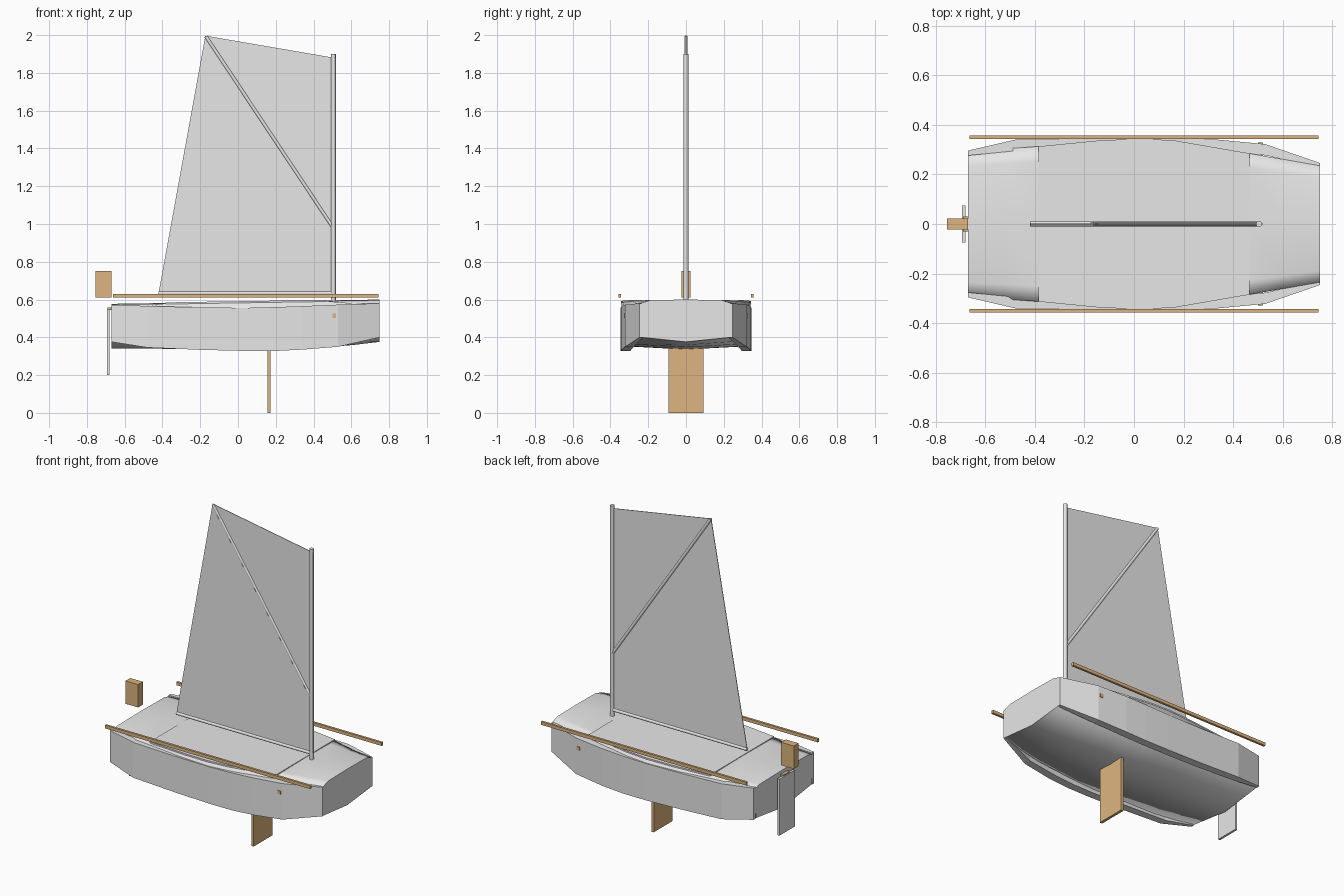
import bpy, bmesh
from mathutils import Vector

if "Cube" in bpy.data.objects:
    bpy.data.objects.remove(bpy.data.objects["Cube"])


def material(name, rgb):
    m = bpy.data.materials.new(name)
    m.diffuse_color = (*rgb, 1)
    m.use_nodes = True
    m.node_tree.nodes["Principled BSDF"].inputs["Base Color"].default_value = m.diffuse_color
    return m


GREY = material("pale_grey", (0.8, 0.8, 0.8))
WOOD = material("light_wood", (0.72, 0.46, 0.21))


def finish(name, bm, mat):
    bmesh.ops.recalc_face_normals(bm, faces=bm.faces)
    me = bpy.data.meshes.new(name)
    bm.to_mesh(me)
    bm.free()
    me.materials.append(mat)
    ob = bpy.data.objects.new(name, me)
    bpy.context.collection.objects.link(ob)
    return ob


def loft(name, sections, mat, smooth=False):
    """Skin closed sections; smooth skin keeps flat end caps."""
    bm = bmesh.new()
    rings = [[bm.verts.new(p) for p in s] for s in sections]
    n = len(rings[0])
    for a, b in zip(rings, rings[1:]):
        for i in range(n):
            j = (i + 1) % n
            bm.faces.new((a[i], a[j], b[j], b[i])).smooth = smooth
    for ring in (rings[0], rings[-1]):
        bm.faces.new(ring)
        for i in range(n):
            bm.edges.get((ring[i], ring[(i + 1) % n])).smooth = False
    return finish(name, bm, mat)


def box(name, x0, x1, y0, y1, z0, z1, mat):
    return loft(name, [[(x, y0, z0), (x, y1, z0), (x, y1, z1), (x, y0, z1)]
                       for x in (x0, x1)], mat)


def spar(name, a, b, radius):
    a, b = Vector(a), Vector(b)
    bm = bmesh.new()
    bmesh.ops.create_cone(bm, cap_ends=True, segments=12, radius1=radius,
                          radius2=radius, depth=(b - a).length)
    bmesh.ops.rotate(bm, verts=bm.verts, cent=(0, 0, 0),
                     matrix=Vector((0, 0, 1)).rotation_difference(b - a).to_matrix())
    bmesh.ops.translate(bm, verts=bm.verts, vec=(a + b) / 2)
    for f in bm.faces:
        f.smooth = len(f.verts) == 4
    for e in bm.edges:
        if any(len(f.verts) > 4 for f in e.link_faces):
            e.smooth = False
    return finish(name, bm, GREY)


def interp(table, x):
    for (x0, v0), (x1, v1) in zip(table, table[1:]):
        if x <= x1:
            return v0 + (v1 - v0) * (x - x0) / (x1 - x0)
    return table[-1][1]


# Hull outline tables along the length
DECK = [(-0.67, 0.293), (-0.385, 0.313), (-0.15, 0.336), (0.03, 0.345),
        (0.17, 0.336), (0.465, 0.285), (0.75, 0.235)]
CHINE = [(-0.67, 0.27), (-0.45, 0.295), (0.05, 0.298), (0.5, 0.27), (0.75, 0.235)]
CHINE_Z = [(-0.67, 0.378), (-0.45, 0.36), (0.1, 0.35), (0.53, 0.365), (0.75, 0.4)]
KEEL_Z = [(-0.67, 0.342), (0.1, 0.335), (0.53, 0.35), (0.75, 0.376)]


def deck_z(x):
    return 0.588 + 0.016 * x


# Smooth hull body with crowned decks and shallow V bottom
stations = [-0.67, -0.53, -0.385, -0.15, 0.03, 0.17, 0.32, 0.465, 0.61, 0.75]
sections = []
for x in stations:
    yd, yc, zt = interp(DECK, x), interp(CHINE, x), deck_z(x)
    edge = 0.004 if -0.4 < x < 0.47 else 0.018
    half = [(0, interp(KEEL_Z, x)), (yc, interp(CHINE_Z, x)),
            (yd, zt - edge), (yd * 0.8, zt - 0.003), (0, zt)]
    sections.append([(x, y, z) for y, z in half] +
                    [(x, -y, z) for y, z in half[-2:0:-1]])
loft("hull_body", sections, GREY, smooth=True)

# Faceted side planks: x, outer half width, bottom, top, thickness
PLANK = [(-0.67, 0.296, 0.376, 0.572, 0.02), (-0.48, 0.34, 0.346, 0.566, 0.045),
         (-0.2, 0.343, 0.334, 0.558, 0.05), (0.04, 0.346, 0.328, 0.556, 0.05),
         (0.2, 0.345, 0.328, 0.56, 0.05), (0.34, 0.34, 0.335, 0.565, 0.05),
         (0.53, 0.322, 0.35, 0.573, 0.045), (0.75, 0.246, 0.4, 0.58, 0.02)]
for side, label in ((-1, "front"), (1, "back")):
    loft(label + "_side_plank",
         [[(x, side * y, zb), (x, side * y, zt), (x, side * (y - t), zt),
           (x, side * (y - t), zb)] for x, y, zb, zt, t in PLANK], GREY)

# Flat middle deck panel
loft("middle_deck_panel",
     [[(x, s * interp(DECK, x), deck_z(x) + dz)
       for s, dz in ((-1, -0.006), (1, -0.006), (1, 0.003), (-1, 0.003))]
      for x in (-0.385, -0.15, 0.03, 0.17, 0.465)], GREY)

# Wooden side rails
for side, label in ((-1, "front"), (1, "back")):
    y = side * 0.35
    box(label + "_rail", -0.663, 0.745, y - 0.007, y + 0.007, 0.61, 0.63, WOOD)

# Mast support bar ends, showing through each side
box("mast_support_bar", 0.5, 0.52, -0.328, 0.328, 0.503, 0.525, WOOD)

# Daggerboard, rudder and tiller block
box("daggerboard", 0.156, 0.173, -0.093, 0.093, 0, 0.36, WOOD)
box("rudder", -0.694, -0.68, -0.075, 0.075, 0.2, 0.55, GREY)
box("rudder_hinge", -0.69, -0.667, -0.03, 0.03, 0.545, 0.557, WOOD)
box("tiller_block", -0.755, -0.669, -0.023, 0.023, 0.61, 0.752, WOOD)

# Sail
loft("sail", [[(x, y, z) for x, z in ((-0.42, 0.637), (0.52, 0.637),
                                      (0.52, 1.878), (-0.173, 1.997))]
              for y in (-0.002, 0.002)], GREY)

# Mast, boom and diagonal spar
spar("mast", (0.505, 0, 0.59), (0.505, 0, 1.9), 0.0125)
spar("boom", (-0.42, 0, 0.633), (0.5, 0, 0.633), 0.01)
spar("diagonal_spar", (-0.17, 0, 1.993), (0.497, 0, 0.99), 0.009)
